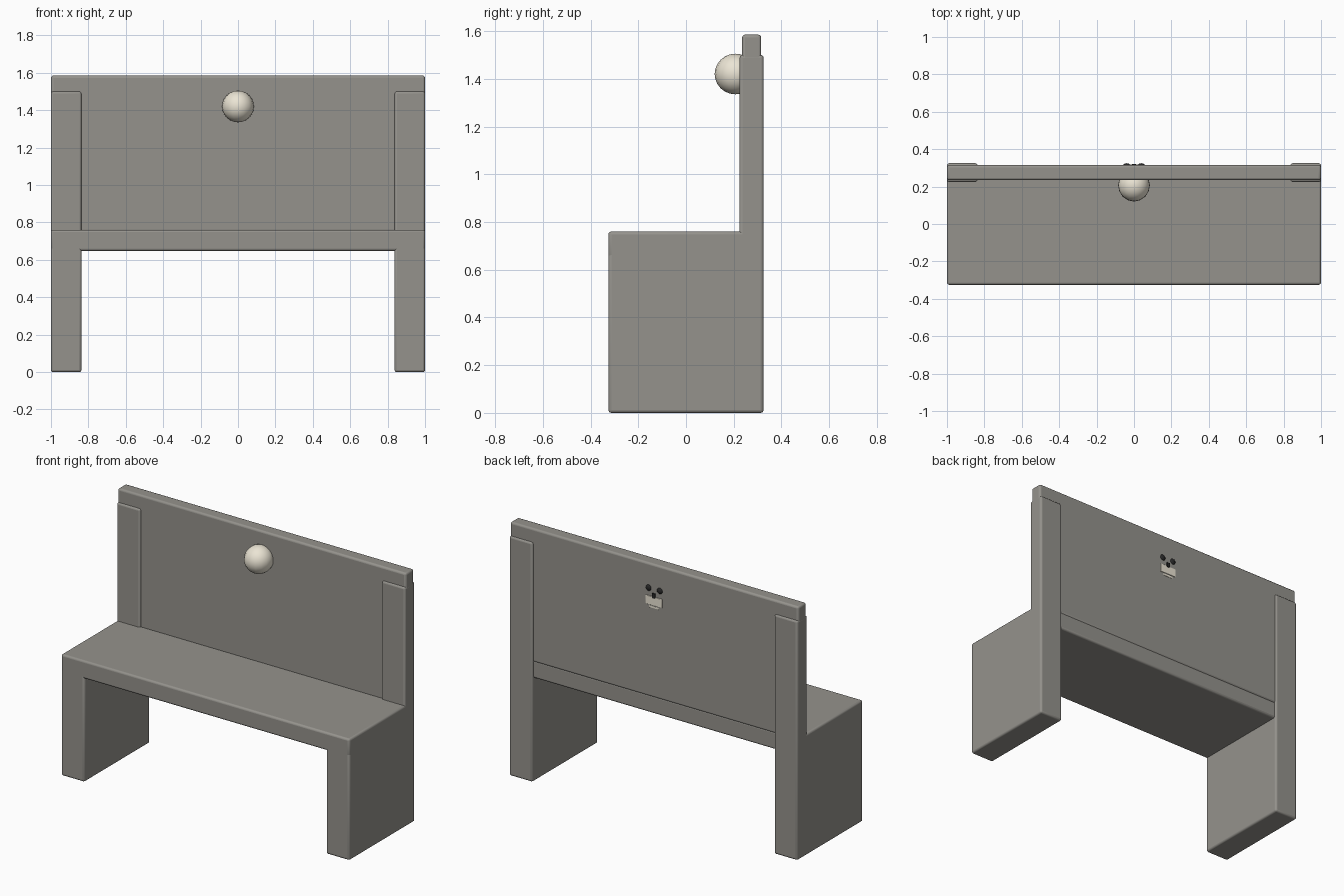
import bpy, bmesh, math
from mathutils import Matrix

if "Cube" in bpy.data.objects:
    bpy.data.objects.remove(bpy.data.objects["Cube"])


def material(name, color):
    m = bpy.data.materials.new(name)
    m.diffuse_color = (*color, 1)
    m.use_nodes = True
    m.node_tree.nodes["Principled BSDF"].inputs["Base Color"].default_value = m.diffuse_color
    return m


stone = material("stone", (0.30, 0.29, 0.265))
bone = material("bone", (0.83, 0.78, 0.66))
dark = material("dark", (0.02, 0.02, 0.02))


def finish(name, bm, bevel=0, mat=stone, smooth=40):
    bmesh.ops.recalc_face_normals(bm, faces=bm.faces)
    mesh = bpy.data.meshes.new(name)
    bm.to_mesh(mesh)
    bm.free()
    ob = bpy.data.objects.new(name, mesh)
    bpy.context.collection.objects.link(ob)
    mesh.materials.append(mat)
    if bevel:
        mod = ob.modifiers.new("soft_edges", 'BEVEL')
        mod.width, mod.segments = bevel, 3
    bpy.ops.object.select_all(action='DESELECT')
    ob.select_set(True)
    bpy.context.view_layer.objects.active = ob
    bpy.ops.object.shade_smooth_by_angle(angle=math.radians(smooth))
    return ob


def box(name, lo, hi, bevel=0.012, mat=stone):
    bm = bmesh.new()
    mid = [(a + b) / 2 for a, b in zip(lo, hi)]
    size = [b - a for a, b in zip(lo, hi)]
    bmesh.ops.create_cube(bm, size=1, matrix=Matrix.Translation(mid) @ Matrix.Diagonal((*size, 1)))
    return finish(name, bm, bevel, mat)


def ball(name, loc, scale, segs, rings, mat):
    bm = bmesh.new()
    bmesh.ops.create_uvsphere(bm, u_segments=segs, v_segments=rings, radius=1,
                              matrix=Matrix.Translation(loc) @ Matrix.Diagonal((*scale, 1)))
    return finish(name, bm, 0, mat)


# L-shaped end panels: broad leg below, narrow post behind the backrest
profile = [(-0.325, 0), (0.325, 0), (0.325, 1.5), (0.225, 1.5), (0.225, 0.673), (-0.325, 0.673)]
for side, label in ((-1, "left"), (1, "right")):
    bm = bmesh.new()
    face = bm.faces.new([bm.verts.new((side * 0.837, y, z)) for y, z in profile])
    ext = bmesh.ops.extrude_face_region(bm, geom=[face])
    bmesh.ops.translate(bm, vec=(side * 0.163, 0, 0),
                        verts=[v for v in ext["geom"] if isinstance(v, bmesh.types.BMVert)])
    finish(label + "_end_panel", bm, 0.012)

# Seat slab and tall backrest slab
box("seat", (-1, -0.325, 0.648), (1, 0.312, 0.76))
box("backrest", (-0.9995, 0.235, 0.75), (0.9995, 0.315, 1.585))

# Skull ornament: cranium bulges from the front, face shows at the back
ball("skull_cranium", (0, 0.207, 1.42), (0.085, 0.087, 0.085), 16, 12, bone)
for side, label in ((-1, "left"), (1, "right")):
    ball(label + "_eye_socket", (side * 0.039, 0.312, 1.43), (0.02, 0.013, 0.02), 12, 8, dark)
box("nose_hole", (-0.01, 0.30, 1.375), (0.01, 0.322, 1.405), 0, dark)
box("skull_jaw", (-0.057, 0.28, 1.328), (0.057, 0.319, 1.382), 0.002, bone)
box("skull_chin", (-0.035, 0.28, 1.31), (0.035, 0.317, 1.324), 0.001, bone)
